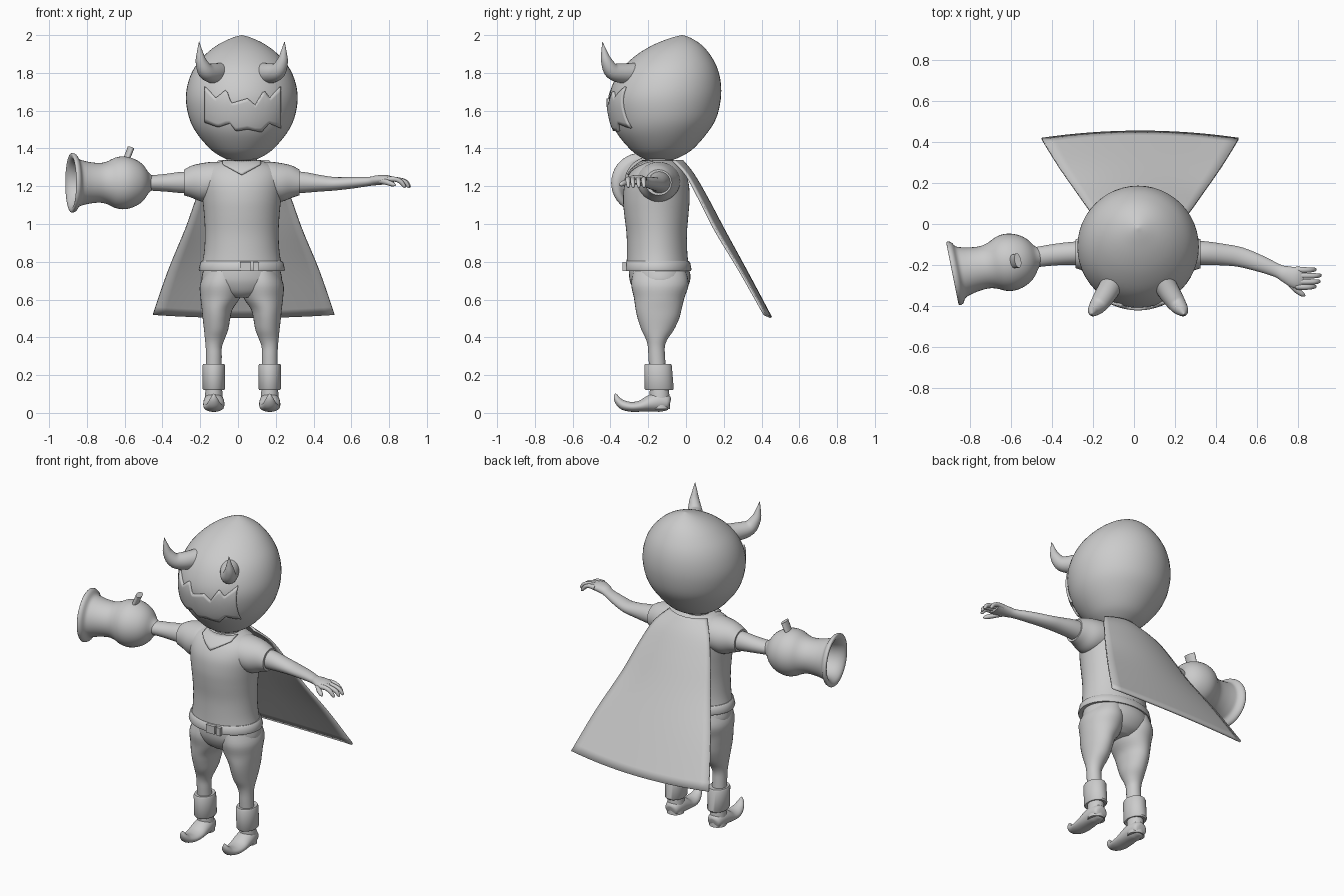
import bpy, bmesh
from math import sin, cos, pi, sqrt
from mathutils import Vector

C = 0.02  # x of the body's symmetry plane


def finish(name, verts, faces, angle=40):
    bm = bmesh.new()
    vs = [bm.verts.new(v) for v in verts]
    for f in faces:
        bm.faces.new([vs[i] for i in f])
    bmesh.ops.recalc_face_normals(bm, faces=bm.faces[:])
    me = bpy.data.meshes.new(name)
    bm.to_mesh(me)
    bm.free()
    ob = bpy.data.objects.new(name, me)
    bpy.context.collection.objects.link(ob)
    bpy.ops.object.select_all(action='DESELECT')
    ob.select_set(True)
    bpy.context.view_layer.objects.active = ob
    bpy.ops.object.shade_smooth_by_angle(angle=angle * pi / 180)
    return ob


def resample(rings, sub):
    """Catmull-Rom interpolation of ring stations (x, y, z, radius_a, radius_b)."""
    out, n = [], len(rings)
    for i in range(n - 1):
        p0, p1, p2, p3 = (rings[min(max(j, 0), n - 1)] for j in (i - 1, i, i + 1, i + 2))
        for k in range(sub):
            t = k / sub
            out.append([0.5 * (2*b + (c - a)*t + (2*a - 5*b + 4*c - d)*t*t + (3*b - a - 3*c + d)*t**3)
                        for a, b, c, d in zip(p0, p1, p2, p3)])
    return out + [list(rings[-1])]


def loft(name, rings, axis=None, sub=4, n=32, angle=40):
    """Skin elliptical rings; axis fixes the ring plane, otherwise it follows the path."""
    rs = resample(rings, sub)
    pts = [Vector(r[:3]) for r in rs]
    verts, faces = [], []
    for i, r in enumerate(rs):
        t = Vector(axis) if axis else (pts[min(i + 1, len(pts) - 1)] - pts[max(i - 1, 0)]).normalized()
        u = Vector((1, 0, 0)) if abs(t.z) > 0.999 else Vector((0, 0, 1)).cross(t).normalized()
        v = t.cross(u)
        for k in range(n):
            a = 2 * pi * k / n
            verts.append(pts[i] + u * max(r[3], .001) * cos(a) + v * max(r[4], .001) * sin(a))
    for i in range(len(rs) - 1):
        for k in range(n):
            k2 = (k + 1) % n
            faces.append((i*n + k, i*n + k2, i*n + n + k2, i*n + n + k))
    faces += [tuple(range(n)), tuple(range(len(verts) - n, len(verts)))]
    return finish(name, verts, faces, angle)


def front_y(rings, x, z):
    """Front surface of an upright loft at (x, z)."""
    for a, b in zip(rings, rings[1:]):
        if min(a[2], b[2]) <= z <= max(a[2], b[2]):
            t = (z - a[2]) / ((b[2] - a[2]) or 1)
            cy, rx, ry = (a[i] + (b[i] - a[i]) * t for i in (1, 3, 4))
            return cy - ry * sqrt(max(0, 1 - ((x - C) / rx) ** 2))
    return -.2


def lerp_line(line, x):
    for a, b in zip(line, line[1:]):
        if a[0] <= x <= b[0]:
            return a[1] + (b[1] - a[1]) * (x - a[0]) / (b[0] - a[0])
    return line[-1][1]


def panel(name, rings, upper, lower, lift, thick, cols=48, rows=8):
    """Patch between two outlines, laid over the front of a loft."""
    rs = resample(rings, 4)
    verts, faces = [], []
    for i in range(cols + 1):
        x = upper[0][0] + (upper[-1][0] - upper[0][0]) * i / cols
        zu, zl = lerp_line(upper, x), lerp_line(lower, x)
        for j in range(rows + 1):
            z = zl + (zu - zl) * j / rows
            verts.append((x + C, front_y(rs, x + C, z) - lift, z))
    w = rows + 1
    for i in range(cols):
        for j in range(rows):
            faces.append((i*w + j, i*w + w + j, i*w + w + j + 1, i*w + j + 1))
    ob = finish(name, verts, faces)
    m = ob.modifiers.new('thickness', 'SOLIDIFY')
    m.thickness, m.offset = thick, 0
    return ob


# Head: pear-shaped with a leaning tip
head = [(C, y, z, r, r) for z, y, r in [
    (1.335, -.14, .06), (1.36, -.135, .115), (1.40, -.13, .17), (1.48, -.127, .238),
    (1.56, -.118, .278), (1.66, -.112, .296), (1.75, -.10, .284), (1.83, -.085, .249),
    (1.90, -.065, .19), (1.95, -.045, .125), (1.985, -.028, .053), (2.0, -.02, .002)]]
loft('head', head, (0, 0, 1), n=48)

# Jagged mouth
panel('mouth', head,
      [(-.19, 1.725), (-.135, 1.665), (-.08, 1.71), (-.055, 1.64), (.03, 1.665), (.07, 1.63),
       (.115, 1.705), (.145, 1.665), (.20, 1.725)],
      [(-.19, 1.54), (-.12, 1.515), (-.06, 1.535), (-.03, 1.495), (.03, 1.505), (.10, 1.49),
       (.14, 1.535), (.20, 1.51)], .002, .022)

# Horns
for s, side in ((-1, 'left'), (1, 'right')):
    loft(side + '_horn', [(C + s*x, y, z, r, r) for x, y, z, r in [
        (.11, -.26, 1.80, .055), (.15, -.33, 1.797, .053), (.19, -.39, 1.81, .044),
        (.215, -.42, 1.86, .03), (.222, -.433, 1.91, .016), (.226, -.442, 1.965, .001)]], n=24)

# Shirt body, neck, collar
shirt = [(C, y, z, rx, ry) for z, y, rx, ry in [
    (.77, -.15, .215, .165), (.85, -.153, .20, .16), (.95, -.155, .195, .16), (1.05, -.157, .20, .17),
    (1.13, -.157, .208, .176), (1.21, -.155, .216, .17), (1.27, -.15, .21, .147),
    (1.31, -.145, .175, .115), (1.335, -.14, .10, .08)]]
loft('shirt', shirt, (0, 0, 1), n=48)
loft('neck', [(C, -.14, 1.28, .08, .075), (C, -.14, 1.40, .08, .075)], (0, 0, 1), sub=1)
panel('collar', shirt, [(-.10, 1.333), (.10, 1.333)],
      [(-.10, 1.315), (0, 1.26), (.10, 1.315)], .004, .012, 20, 5)

# Hem band and belt buckle
loft('belt', [(C, -.15, z, rx, ry) for z, rx, ry in [
    (.755, .19, .15), (.752, .225, .176), (.76, .228, .179), (.795, .22, .172), (.803, .212, .165),
    (.803, .19, .15)]], (0, 0, 1), sub=1, n=48)
for name, x, w in (('buckle', .04, .06), ('belt_tip', .095, .03)):
    bpy.ops.mesh.primitive_cube_add(size=1, location=(x, -.325, .775))
    b = bpy.context.object
    b.name, b.scale = name, (w, .02, .05)

# Sleeves
for s, side in ((-1, 'left'), (1, 'right')):
    loft(side + '_sleeve', [(C + s*x, -.145, z, a, b) for x, z, a, b in [
        (.08, 1.225, .115, .10), (.15, 1.225, .115, .104), (.21, 1.22, .105, .102),
        (.265, 1.224, .084, .085), (.305, 1.22, .07, .068)]], (s, 0, 0))

# Bare arm with hand
loft('right_arm', [
    (.25, -.14, 1.22, .06, .06), (.34, -.142, 1.22, .058, .056), (.44, -.15, 1.215, .052, .043),
    (.52, -.162, 1.213, .048, .035), (.62, -.195, 1.22, .04, .03), (.70, -.228, 1.226, .033, .024),
    (.74, -.245, 1.232, .041, .026), (.79, -.262, 1.235, .052, .024), (.825, -.265, 1.23, .045, .015)])
for i, (y, tip) in enumerate([(-.222, .885), (-.25, .91), (-.28, .905), (-.305, .885)]):
    loft('finger_%d' % (i + 1), [
        (.79, y, 1.236, .015, .015), (.83, y - .002, 1.237, .014, .013),
        (tip - .025, y - .002, 1.225, .012, .012), (tip - .004, y, 1.20, .009, .009),
        (tip, y, 1.192, .002, .002)], n=12)
loft('thumb', [(.75, -.27, 1.23, .018, .018), (.785, -.315, 1.222, .015, .015),
               (.82, -.342, 1.21, .012, .012), (.835, -.35, 1.205, .002, .002)], n=12)

# Arm carrying the cannon
loft('left_arm', [(-.20, -.14, 1.22, .058, .058), (-.30, -.143, 1.22, .056, .056),
                  (-.39, -.15, 1.218, .052, .046), (-.50, -.165, 1.217, .048, .038)])

# Arm cannon: round chamber, waist, flared hollow muzzle
ax = Vector((-1, -.2, 0)).normalized()
loft('arm_cannon', [(x, -.155 + .2 * (x + .45), 1.218, r, r) for x, r in [
    (-.45, .035), (-.475, .055), (-.50, .09), (-.53, .116), (-.57, .134), (-.61, .14), (-.65, .133),
    (-.69, .114), (-.73, .105), (-.78, .109), (-.82, .118), (-.845, .128), (-.862, .152),
    (-.88, .158), (-.885, .145), (-.875, .125), (-.84, .105), (-.76, .09), (-.70, .08)]],
    tuple(ax), sub=3, n=40)
loft('cannon_fuse', [(-.60, -.185, 1.32, .033, .016), (-.566, -.178, 1.405, .036, .017)], sub=1, n=20)

# Trousers
loft('trouser_hips', [(C, y, z, rx, ry) for z, y, rx, ry in [
    (.79, -.15, .19, .15), (.74, -.14, .208, .162), (.69, -.138, .21, .157),
    (.64, -.14, .165, .13), (.61, -.145, .08, .09)]], (0, 0, 1), n=40)
for s, side in ((-1, 'left'), (1, 'right')):
    loft(side + '_trouser_leg', [(C + s*x, y, z, rx, ry) for z, x, y, rx, ry in [
        (.75, .10, -.14, .09, .14), (.68, .108, -.138, .113, .152), (.61, .114, -.142, .105, .134),
        (.55, .13, -.145, .082, .122), (.50, .134, -.146, .073, .11), (.44, .136, -.15, .064, .086),
        (.39, .143, -.155, .052, .057), (.35, .148, -.157, .043, .045), (.30, .148, -.155, .042, .044),
        (.22, .148, -.15, .042, .044)]], (0, 0, 1))
    x = C + s * .148
    # Boot cuff, ankle and curled shoe
    loft(side + '_boot_cuff', [(x, y, z, a, b) for z, y, a, b in [
        (.125, -.142, .04, .05), (.12, -.142, .054, .071), (.128, -.142, .059, .077),
        (.25, -.148, .06, .073), (.26, -.148, .055, .068), (.258, -.15, .04, .045)]], (0, 0, 1), sub=1)
    loft(side + '_ankle', [(x, -.135, .02, .05, .05), (x, -.14, .09, .047, .052),
                           (x, -.142, .16, .04, .048)], (0, 0, 1))
    loft(side + '_shoe', [(x, y, z, a, b) for y, z, a, b in [
        (-.085, .05, .02, .022), (-.095, .052, .042, .04), (-.14, .058, .053, .052),
        (-.19, .05, .056, .044), (-.24, .036, .055, .03), (-.29, .032, .05, .026),
        (-.335, .043, .037, .025), (-.362, .068, .024, .018), (-.372, .092, .01, .01),
        (-.374, .102, .001, .001)]])

# Cape: (half width, z at middle, y at middle, y at edge)
rows = resample([(.13, 1.335, -.02, -.07, 0), (.195, 1.26, .04, .0, 0), (.25, 1.13, .115, .07, 0),
                 (.31, .96, .205, .155, 0), (.40, .74, .325, .285, 0), (.48, .505, .45, .415, 0)], 4)
N = 16
verts, faces = [], []
for hw, z, ym, ye, _ in rows:
    for k in range(N + 1):
        t = 2 * k / N - 1
        verts.append((C + .01 + hw * t, ym + (ye - ym) * t * t, z + .02 * t * t * (1.335 - z)))
for i in range(len(rows) - 1):
    for k in range(N):
        a = i * (N + 1) + k
        faces.append((a, a + 1, a + N + 2, a + N + 1))
cape = finish('cape', verts, faces)
m = cape.modifiers.new('thickness', 'SOLIDIFY')
m.thickness, m.offset = .012, 0
